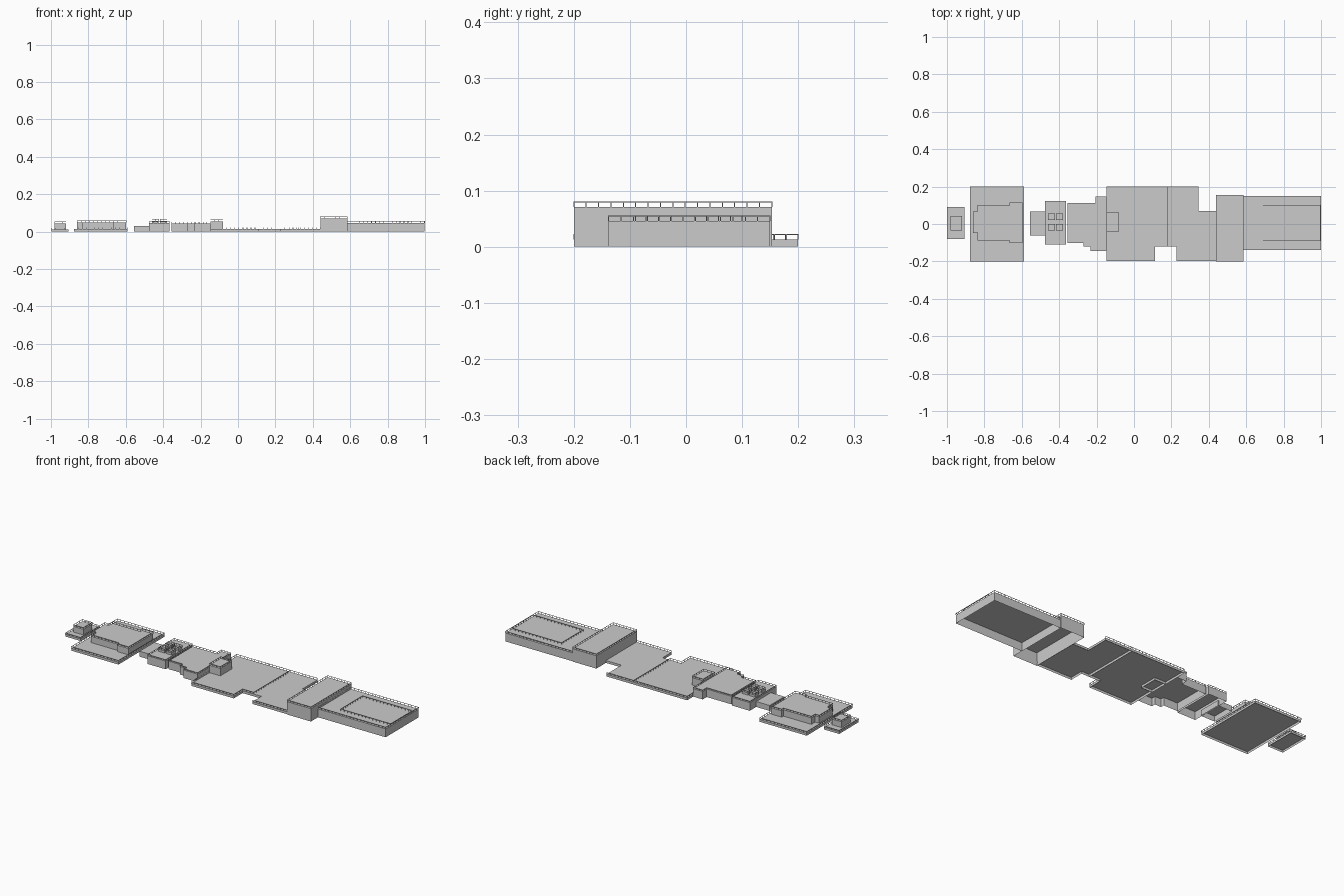
import bpy, bmesh
from mathutils import Vector, Matrix

if "Cube" in bpy.data.objects:
    bpy.data.objects.remove(bpy.data.objects["Cube"])


def rect(x0, x1, y0, y1):
    return [(x0, y0), (x1, y0), (x1, y1), (x0, y1)]


def finish(bm, name):
    me = bpy.data.meshes.new(name)
    bm.to_mesh(me)
    bm.free()
    ob = bpy.data.objects.new(name, me)
    bpy.context.collection.objects.link(ob)
    return ob


def railing(name, path, z, h=0.010, closed=True, step=0.022, t=0.0018):
    """Top bar with evenly spaced posts along a path."""
    bm = bmesh.new()

    def bar(c, d, size):
        m = Matrix.Translation(c) @ d.to_track_quat('X', 'Z').to_matrix().to_4x4() \
            @ Matrix.Diagonal((*size, 1))
        bmesh.ops.create_cube(bm, size=1, matrix=m)

    ends = path[1:] + path[:1] if closed else path[1:]
    for a, b in zip(path, ends):
        a, b = Vector((*a, z)), Vector((*b, z))
        d = b - a
        bar((a + b) / 2 + Vector((0, 0, h - t / 2)), d, (d.length + t, t, t))
        n = max(1, round(d.length / step))
        for i in range(n + 1):
            bar(a + d * i / n + Vector((0, 0, h / 2)), d, (t, t, h))
    finish(bm, name)


def block(name, path, z0, z1, rail=0.010):
    """Open-bottomed shell (walls and roof) from a floor plan, with a roof rail."""
    area = sum(a[0] * b[1] - b[0] * a[1] for a, b in zip(path, path[1:] + path[:1]))
    if area < 0:
        path = path[::-1]
    bm = bmesh.new()
    lo = [bm.verts.new((x, y, z0)) for x, y in path]
    hi = [bm.verts.new((x, y, z1)) for x, y in path]
    n = len(path)
    for i in range(n):
        j = (i + 1) % n
        bm.faces.new((lo[i], lo[j], hi[j], hi[i]))
    bm.faces.new(hi)
    finish(bm, name)
    if rail:
        railing(name + "_railing", path, z1, rail)


# end pavilion
block("pavilion_base", rect(-0.998, -0.906, -0.08, 0.09), 0, 0.012, 0.008)
block("pavilion_upper", rect(-0.98, -0.92, -0.035, 0.042), 0.012, 0.043, 0.010)

# wide terrace with stepped hall
block("terrace_base", rect(-0.877, -0.59, -0.2, 0.2), 0, 0.013)
block("terrace_hall", [(-0.835, 0.10), (-0.665, 0.10), (-0.665, 0.115), (-0.598, 0.115),
                       (-0.598, -0.10), (-0.665, -0.10), (-0.665, -0.088), (-0.835, -0.088),
                       (-0.835, -0.047), (-0.86, -0.047), (-0.86, 0.067), (-0.835, 0.067)],
      0.013, 0.048)

# low link and cross block with roof lights
block("link_block", rect(-0.557, -0.47, -0.062, 0.066), 0, 0.03, 0)
block("cross_block", rect(-0.475, -0.365, -0.11, 0.122), 0, 0.045, 0.008)
for i, x in enumerate((-0.46, -0.416)):
    for j, y in enumerate((-0.035, 0.022)):
        block(f"roof_light_{i}{j}", rect(x, x + 0.036, y, y + 0.033), 0.045, 0.057, 0.010)

# stepped wing
block("stepped_wing", [(-0.355, 0.112), (-0.205, 0.112), (-0.205, 0.147), (-0.147, 0.147),
                       (-0.147, -0.143), (-0.232, -0.143), (-0.232, -0.12), (-0.27, -0.12),
                       (-0.27, -0.10), (-0.355, -0.10)], 0, 0.044, 0.008)
block("stair_tower", rect(-0.147, -0.08, -0.04, 0.06), 0, 0.054)

# low plaza and forecourt
block("plaza", [(-0.147, 0.2), (0.18, 0.2), (0.18, -0.12), (0.112, -0.12),
                (0.112, -0.197), (-0.147, -0.197)], 0, 0.013)
block("forecourt", [(0.18, 0.2), (0.345, 0.2), (0.345, 0.07), (0.44, 0.07), (0.44, -0.197),
                    (0.227, -0.197), (0.227, -0.12), (0.18, -0.12)], 0, 0.013, 0)
railing("forecourt_back_railing", [(0.18, 0.2), (0.345, 0.2)], 0.013, closed=False)
railing("forecourt_front_railing", [(0.227, -0.197), (0.44, -0.197)], 0.013, closed=False)

# tall block and long end hall
block("tall_block", rect(0.44, 0.585, -0.2, 0.153), 0, 0.071)
block("end_hall", rect(0.585, 0.998, -0.138, 0.15), 0, 0.046)
railing("end_hall_inner_railing", rect(0.69, 0.995, -0.09, 0.10), 0.046)
